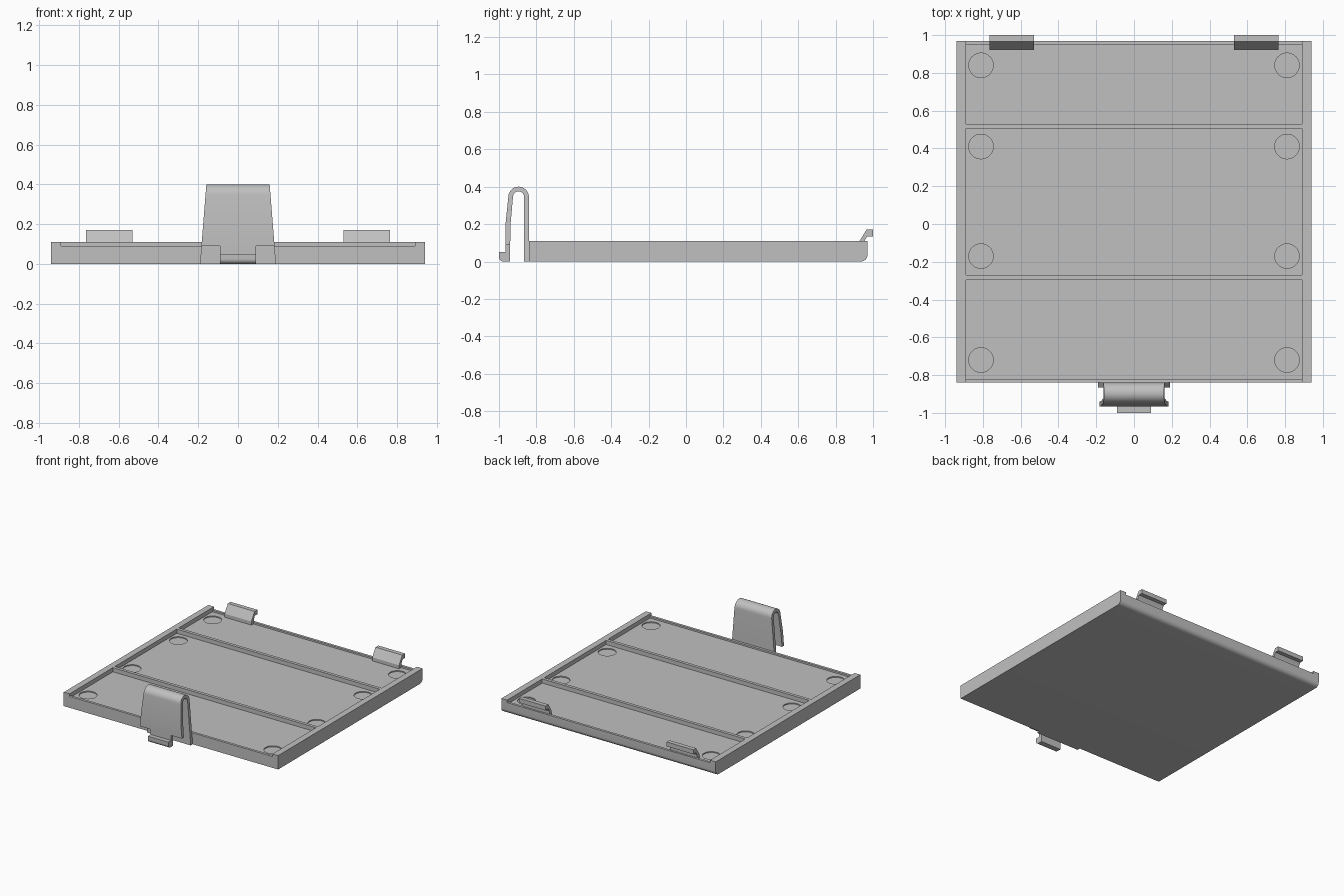
import bpy, bmesh
from math import cos, sin, radians

old = bpy.data.objects.get("Cube")
if old:
    bpy.data.objects.remove(old, do_unlink=True)

grey = bpy.data.materials.new("light_grey_plastic")
grey.use_nodes = True
colour = (0.53, 0.53, 0.53, 1)
grey.diffuse_color = colour
grey.node_tree.nodes["Principled BSDF"].inputs["Base Color"].default_value = colour


def arc(cy, cz, r, start, end, steps=10):
    """Points of an arc in the side profile."""
    angles = [radians(start + (end - start) * i / steps) for i in range(steps + 1)]
    return [(cy + r * cos(a), cz + r * sin(a)) for a in angles]


def extrude(name, profile, left, right):
    """Sweep a (y, z) profile along x; left and right give x at height z."""
    bm = bmesh.new()
    a = [bm.verts.new((left(z), y, z)) for y, z in profile]
    b = [bm.verts.new((right(z), y, z)) for y, z in profile]
    bm.faces.new(a)
    bm.faces.new(b)
    for i in range(len(a)):
        j = (i + 1) % len(a)
        bm.faces.new((a[i], a[j], b[j], b[i]))
    bmesh.ops.recalc_face_normals(bm, faces=bm.faces)
    mesh = bpy.data.meshes.new(name)
    bm.to_mesh(mesh)
    bm.free()
    mesh.materials.append(grey)
    obj = bpy.data.objects.new(name, mesh)
    bpy.context.collection.objects.link(obj)
    return obj


def straight(name, profile, x0, x1):
    return extrude(name, profile, lambda z: x0, lambda z: x1)


def activate(obj):
    bpy.ops.object.select_all(action='DESELECT')
    obj.select_set(True)
    bpy.context.view_layer.objects.active = obj


FRONT, BACK, TOP, LIP, FLOOR = -0.84, 0.97, 0.11, 0.09, 0.077
RAIL_IN, RAIL_OUT = 0.89, 0.94
parts = []

# Cover panel: rounded rear bottom edge, low end lips and two cross ribs
bottom = [(FRONT, 0)] + arc(BACK - 0.035, 0.035, 0.035, -90, 0, 8)
panel_profile = bottom + [(BACK, LIP), (BACK - 0.02, LIP), (BACK - 0.02, FLOOR)]
for rib in (0.517, -0.283):
    y0, y1 = rib - 0.0125, rib + 0.0125
    panel_profile += [(y1, FLOOR), (y1, TOP), (y0, TOP), (y0, FLOOR)]
panel_profile += [(FRONT + 0.02, FLOOR), (FRONT + 0.02, LIP), (FRONT, LIP)]
panel = straight("cover_panel", panel_profile, -RAIL_IN, RAIL_IN)
parts.append(panel)

# Shallow round marks sunk into the floor
bm = bmesh.new()
for side in (-1, 1):
    for y in (-0.72, -0.17, 0.41, 0.84):
        disc = bmesh.ops.create_cone(bm, cap_ends=True, segments=32,
                                     radius1=0.065, radius2=0.065, depth=0.02)
        bmesh.ops.translate(bm, verts=disc["verts"], vec=(side * 0.81, y, FLOOR + 0.002))
mesh = bpy.data.meshes.new("mark_cutter")
bm.to_mesh(mesh)
bm.free()
mesh.materials.append(grey)
cutter = bpy.data.objects.new("mark_cutter", mesh)
cutter.hide_render = True
bpy.context.collection.objects.link(cutter)
cut = panel.modifiers.new("marks", 'BOOLEAN')
cut.operation = 'DIFFERENCE'
cut.solver = 'EXACT'
cut.object = cutter
activate(panel)
bpy.ops.object.modifier_apply(modifier=cut.name)
bpy.data.objects.remove(cutter, do_unlink=True)

# Side rails and rear hooks, one of each per side
hook_profile = [(0.925, FLOOR), (0.925, 0.105), (0.965, 0.17), (1.0, 0.17),
                (1.0, 0.135), (0.968, 0.135), (0.955, 0.11), (0.955, FLOOR)]
for name, s in (("left", 1), ("right", -1)):
    rail = bottom + [(BACK, TOP), (FRONT, TOP)]
    parts.append(straight(name + "_rail", rail, s * RAIL_IN, s * RAIL_OUT))
    parts.append(straight(name + "_rear_hook", hook_profile, s * 0.53, s * 0.765))

# Spring clip: bent strip that narrows towards the top
bend_y, bend_z = -0.895, 0.345
clip_profile = [(FRONT, 0)] + arc(bend_y, bend_z, 0.055, 0, 180, 16)
clip_profile += [(-0.965, 0.2), (-0.965, LIP), (-0.94, LIP), (-0.938, 0.2)]
clip_profile += arc(bend_y, bend_z, 0.03, 180, 0, 16) + [(-0.865, 0)]


def half_width(z):
    return 0.191 - 0.08 * z


parts.append(extrude("spring_clip", clip_profile, lambda z: -half_width(z), half_width))

# Narrow release tab with a rounded foot
tab_profile = [(-0.94, LIP), (-0.965, LIP), (-0.965, 0.05), (-1.0, 0.05)]
tab_profile += arc(-0.975, 0.025, 0.025, 180, 270, 6) + [(-0.94, 0)]
parts.append(straight("release_tab", tab_profile, -0.09, 0.09))

# Smooth the bends, keep the hard edges
for obj in parts:
    activate(obj)
    bpy.ops.object.shade_smooth_by_angle(angle=radians(25))
